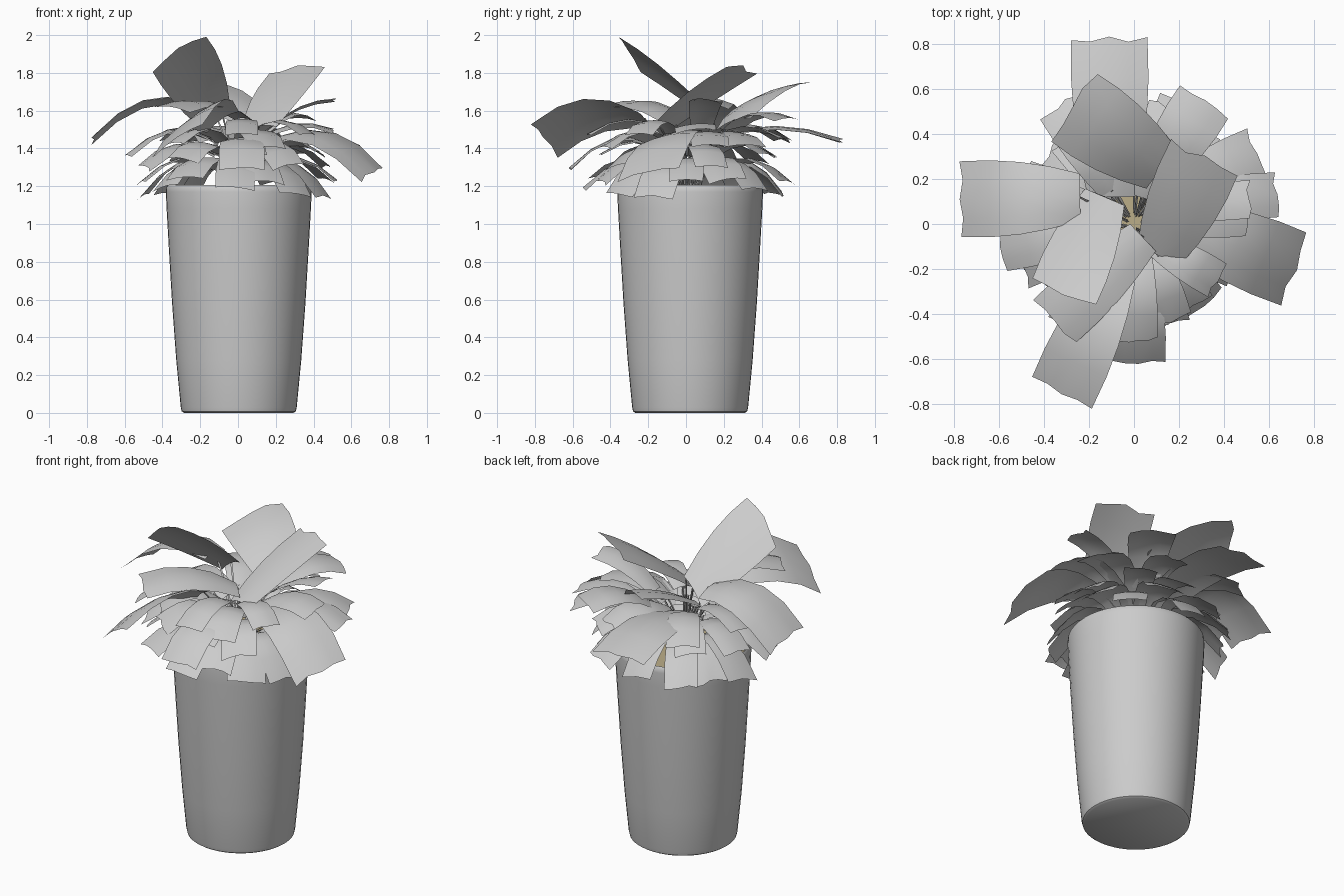
import bpy, bmesh, math, random
from mathutils import Vector

if "Cube" in bpy.data.objects:
    bpy.data.objects.remove(bpy.data.objects["Cube"])

random.seed(7)
CENTRE = Vector((0.004, 0.022, 0))


def finish(name, bm, angle=40):
    me = bpy.data.meshes.new(name)
    bm.to_mesh(me)
    bm.free()
    ob = bpy.data.objects.new(name, me)
    bpy.context.collection.objects.link(ob)
    bpy.ops.object.select_all(action='DESELECT')
    ob.select_set(True)
    bpy.context.view_layer.objects.active = ob
    bpy.ops.object.shade_smooth_by_angle(angle=math.radians(angle))
    return ob


def polar(r, a, z):
    return CENTRE + Vector((r * math.cos(a), r * math.sin(a), z))


def bridge(bm, a, b):
    n = len(a)
    for i in range(n):
        j = (i + 1) % n
        bm.faces.new((a[i], a[j], b[j], b[i]))


def lathe(name, profile, sides=48):
    bm = bmesh.new()
    rings = [[bm.verts.new(polar(r, math.tau * i / sides, z)) for i in range(sides)]
             for r, z in profile]
    for a, b in zip(rings, rings[1:]):
        bridge(bm, a, b)
    bm.faces.new(rings[0][::-1])
    bm.faces.new(rings[-1])
    return finish(name, bm)


# Tall tapered planter with a rounded rim and a closed recess
lathe("planter", [(0.29, 0), (0.302, 0.008), (0.307, 0.03), (0.331, 0.28), (0.353, 0.58),
                  (0.369, 0.85), (0.382, 1.08), (0.386, 1.17), (0.384, 1.195), (0.376, 1.206),
                  (0.36, 1.19), (0.358, 1.12)])

# Soil disc
soil = lathe("soil", [(0.357, 1.13), (0.357, 1.165)])
mat = bpy.data.materials.new("soil_tan")
mat.diffuse_color = (0.5, 0.42, 0.25, 1)
mat.use_nodes = True
mat.node_tree.nodes["Principled BSDF"].inputs["Base Color"].default_value = mat.diffuse_color
soil.data.materials.append(mat)

leaves = bmesh.new()
stems = bmesh.new()


def bezier(a, m, b, t):
    return a * (1 - t) ** 2 + m * 2 * t * (1 - t) + b * t * t


# Stem: thin three-sided tube from the soil to the leaf base
def add_stem(base):
    foot = Vector((base.x * 0.3, base.y * 0.3, 1.16))
    mid = foot.lerp(Vector((foot.x, foot.y, base.z)), 0.6)
    prev = None
    for k in range(5):
        p = bezier(foot, mid, base, k / 4)
        ring = [stems.verts.new(p + Vector((math.cos(a), math.sin(a), 0)) * 0.006)
                for a in (0, math.tau / 3, math.tau * 2 / 3)]
        if prev:
            bridge(stems, prev, ring)
        prev = ring


# Leaf: broad arched sheet with a blunt wavy end; tilt raises its right side
def add_leaf(base, tip, width, tilt=0.0):
    d = tip - base
    rise = max(0.0, 0.07 - 0.17 * d.z)
    side = Vector((d.y, -d.x, 0)).normalized()
    side = (side + Vector((0, 0, tilt))).normalized()
    mid = (base + tip) / 2 + Vector((0, 0, rise * 2))
    grid = []
    for k in range(5):
        t = k / 4
        w = width * (0.62 + 0.95 * t - 0.57 * t * t)
        p = bezier(base, mid, tip, t)
        row = []
        for j in range(-2, 3):
            s = j / 2
            q = p + side * (s * w / 2)
            q.z -= 0.06 * width * s * s
            if k == 4:
                q += d * random.uniform(-0.02, 0.04)
            row.append(leaves.verts.new(q))
        grid.append(row)
    for a, b in zip(grid, grid[1:]):
        for i in range(4):
            leaves.faces.new((a[i], a[i + 1], b[i + 1], b[i]))
    add_stem(base)


# Individually placed leaves: base, tip, width, tilt
for base, tip, width, tilt in [
    ((-0.1, 0.12, 1.45), (-0.11, 0.82, 1.45), 0.34, 0),
    ((-0.24, 0.12, 1.64), (-0.77, 0.11, 1.46), 0.34, -0.12),
    ((0.12, 0.25, 1.55), (-0.27, 0.52, 1.72), 0.38, 0.3),
    ((-0.13, 0.12, 1.6), (-0.31, -0.3, 1.92), 0.36, -0.62),
    ((0.11, -0.14, 1.52), (0.31, 0.29, 1.83), 0.34, 0.15),
    ((0.2, 0, 1.46), (0.71, -0.2, 1.28), 0.35, -0.2),
    ((-0.08, -0.22, 1.56), (-0.32, -0.75, 1.46), 0.35, -0.6),
    ((0.04, -0.06, 1.56), (-0.35, -0.43, 1.62), 0.27, 0.1),
    ((0.02, -0.18, 1.42), (0.02, -0.61, 1.3), 0.24, 0),
    ((0.1, 0.22, 1.5), (0.31, 0.54, 1.56), 0.26, 0),
    ((0.15, 0.08, 1.5), (0.51, 0.11, 1.66), 0.17, 0.1),
    ((0.2, 0.1, 1.42), (0.63, 0.13, 1.42), 0.2, 0),
    ((0.16, 0.14, 1.42), (0.54, 0.31, 1.42), 0.24, 0),
    ((-0.15, -0.02, 1.46), (-0.58, -0.1, 1.37), 0.22, 0),
    ((0.02, -0.1, 1.49), (0.02, -0.51, 1.48), 0.17, 0),
    ((0.08, -0.08, 1.48), (0.37, -0.25, 1.48), 0.17, 0),
    ((-0.1, 0.15, 1.46), (-0.34, 0.52, 1.45), 0.19, 0),
]:
    add_leaf(Vector(base), Vector(tip), width, tilt)


# Ring of leaves whose tips vary in reach and height
def add_tier(count, turn, r_in, z_in, r_out, z_out, width):
    for i in range(count):
        a = math.tau * (i + turn + random.uniform(-0.2, 0.2)) / count
        add_leaf(polar(r_in, a, z_in),
                 polar(r_out + random.uniform(-0.05, 0.05), a,
                       z_out + random.uniform(-0.05, 0.05)),
                 width * random.uniform(0.88, 1.12), random.uniform(-0.18, 0.18))


# Drooping skirt over the rim, then two sparser tiers above it
add_tier(15, 0, 0.15, 1.30, 0.52, 1.20, 0.2)
add_tier(10, 0.5, 0.12, 1.37, 0.5, 1.33, 0.19)
add_tier(5, 0.2, 0.1, 1.44, 0.5, 1.46, 0.2)

finish("leaves", leaves, 60)
finish("stems", stems, 80)
